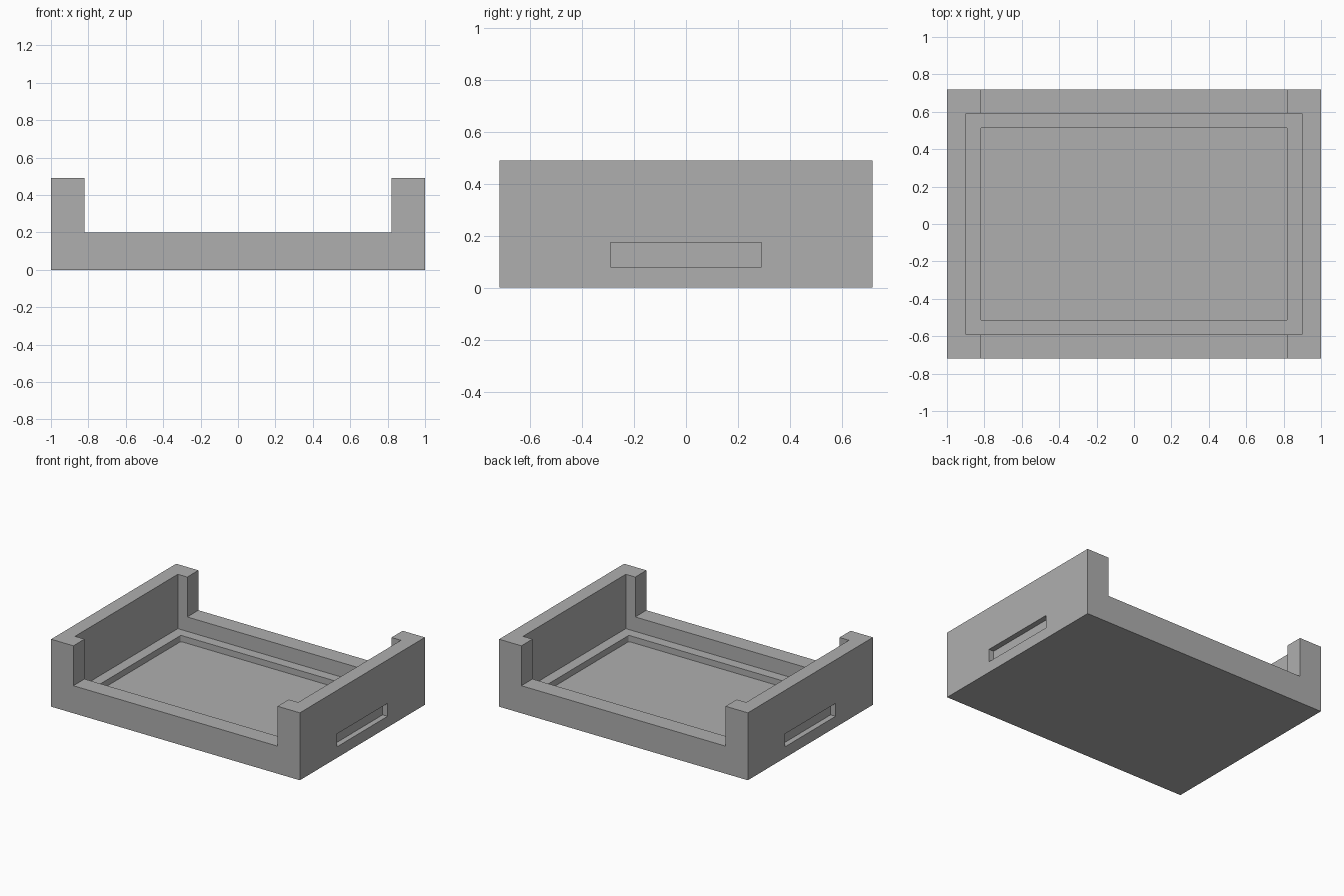
import bpy
import bmesh

if "Cube" in bpy.data.objects:
    bpy.data.objects.remove(bpy.data.objects["Cube"], do_unlink=True)

WIDTH, DEPTH, HEIGHT = 2.0, 1.436, 0.49

grey = bpy.data.materials.new("plain grey")
grey.use_nodes = True
colour = (0.43, 0.43, 0.43, 1)
grey.diffuse_color = colour
grey.node_tree.nodes["Principled BSDF"].inputs["Base Color"].default_value = colour


def block(name, size, bottom, top, x=0, corner=0):
    """Box between two heights, optionally with rounded upright edges."""
    bm = bmesh.new()
    bmesh.ops.create_cube(bm, size=1)
    for v in bm.verts:
        v.co.x = x + v.co.x * size[0]
        v.co.y *= size[1]
        v.co.z = top if v.co.z > 0 else bottom
    if corner:
        upright = [e for e in bm.edges
                   if abs(e.verts[0].co.z - e.verts[1].co.z) > 0.01]
        bmesh.ops.bevel(bm, geom=upright, offset=corner, segments=3,
                        profile=0.5, affect='EDGES')
    mesh = bpy.data.meshes.new(name)
    bm.to_mesh(mesh)
    bm.free()
    mesh.materials.append(grey)
    obj = bpy.data.objects.new(name, mesh)
    bpy.context.collection.objects.link(obj)
    return obj


# Solid tray body
tray = block("tray", (WIDTH, DEPTH), 0, HEIGHT)

# Stepped pocket, low front and back walls, blind slots in both sides
above = HEIGHT + 0.2
slot_depth = 0.04
cutters = [
    block("upper_pocket", (1.794, 1.18), 0.095, above),
    block("lower_pocket", (1.642, 1.032), 0.05, above, corner=0.01),
    block("wall_notch", (1.642, DEPTH + 0.4), 0.2, above),
]
for side, name in ((-1, "left_slot"), (1, "right_slot")):
    cutters.append(block(name, (slot_depth * 2, 0.58), 0.08, 0.174,
                         x=side * WIDTH / 2))

for cutter in cutters:
    cutter.hide_render = True
    cut = tray.modifiers.new(cutter.name, 'BOOLEAN')
    cut.operation = 'DIFFERENCE'
    cut.solver = 'EXACT'
    cut.object = cutter

# Bake the cuts, then drop the cutters
bpy.context.view_layer.update()
graph = bpy.context.evaluated_depsgraph_get()
result = bpy.data.meshes.new_from_object(tray.evaluated_get(graph))
tray.modifiers.clear()
tray.data = result
for cutter in cutters:
    bpy.data.objects.remove(cutter, do_unlink=True)
